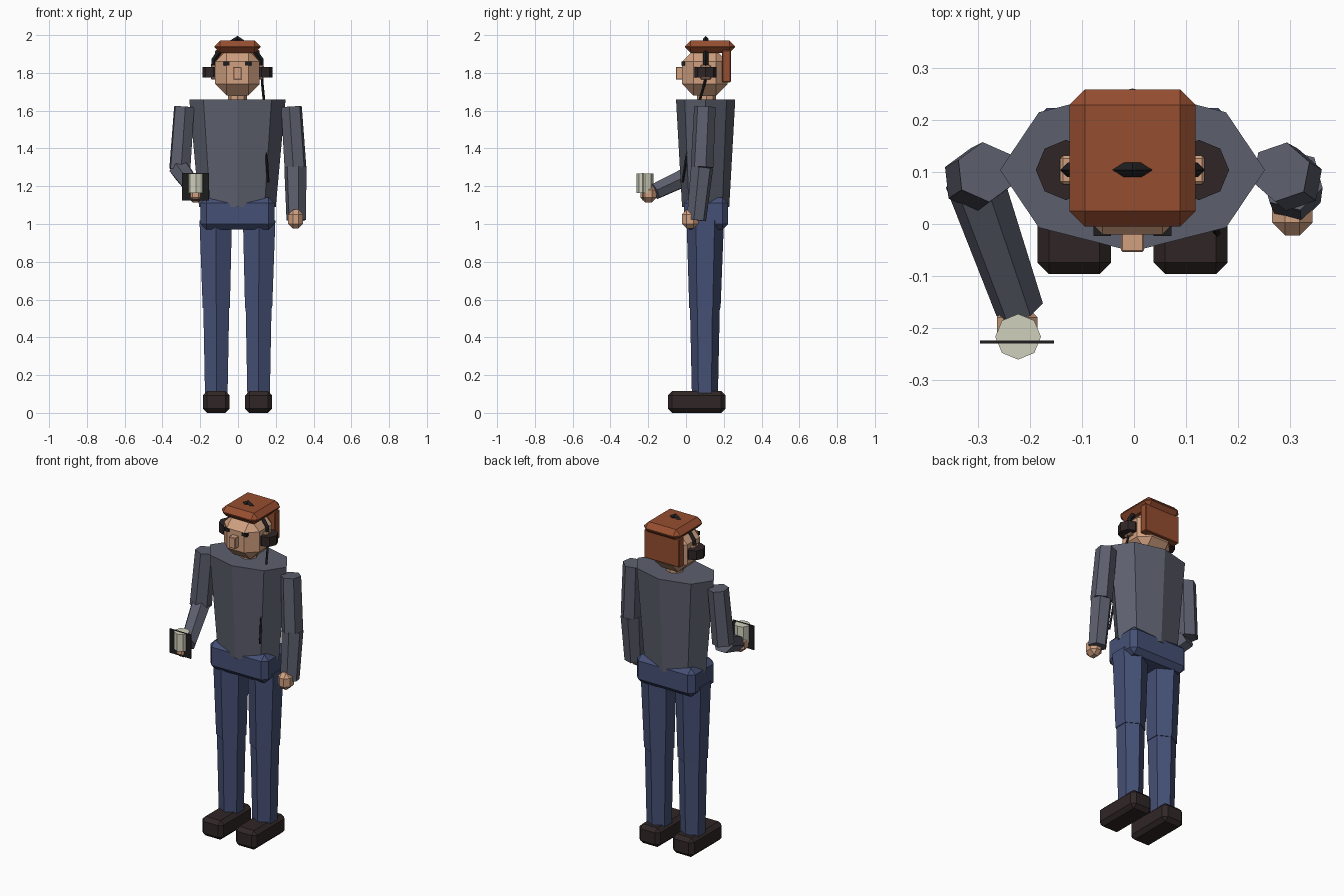
import bpy, bmesh
from mathutils import Matrix, Vector

cube = bpy.data.objects.get("Cube")
if cube:
    bpy.data.objects.remove(cube, do_unlink=True)

CX, CY = -0.003, 0.104   # body axis


def material(name, rgb):
    lin = [((c / 255 + 0.055) / 1.055) ** 2.4 for c in rgb] + [1]
    m = bpy.data.materials.new(name)
    m.use_nodes = True
    m.diffuse_color = lin
    m.node_tree.nodes["Principled BSDF"].inputs["Base Color"].default_value = lin
    return m


SHIRT = material("slate_shirt", (92, 95, 109))
DENIM = material("blue_denim", (69, 80, 117))
SKIN = material("skin", (208, 160, 128))
HAIR = material("rust_hair", (150, 78, 48))
LEATHER = material("dark_brown", (48, 38, 38))
BLACK = material("black", (30, 29, 31))
CREAM = material("cream", (208, 208, 188))


def finish(name, bm, mat):
    bmesh.ops.recalc_face_normals(bm, faces=bm.faces)
    me = bpy.data.meshes.new(name)
    bm.to_mesh(me)
    bm.free()
    me.materials.append(mat)
    ob = bpy.data.objects.new(name, me)
    bpy.context.scene.collection.objects.link(ob)
    return ob


def box(name, mat, center, size, bevel=0):
    """Box with optional single chamfer on every edge."""
    bm = bmesh.new()
    bmesh.ops.create_cube(bm, size=1)
    bmesh.ops.scale(bm, vec=size, verts=bm.verts)
    if bevel:
        bmesh.ops.bevel(bm, geom=bm.edges[:], offset=bevel, segments=1,
                        profile=0.5, affect='EDGES')
    bmesh.ops.translate(bm, vec=center, verts=bm.verts)
    return finish(name, bm, mat)


def limb(name, mat, start, end, r1, r2, sides=6, flat=1):
    """Tapered prism between two points."""
    a, b = Vector(start), Vector(end)
    axis = b - a
    turn = Vector((0, 0, 1)).rotation_difference(axis).to_matrix().to_4x4()
    bm = bmesh.new()
    bmesh.ops.create_cone(bm, cap_ends=True, segments=sides, radius1=r1,
                          radius2=r2, depth=axis.length)
    bmesh.ops.scale(bm, vec=(1, flat, 1), verts=bm.verts)
    bmesh.ops.transform(bm, matrix=Matrix.Translation((a + b) / 2) @ turn,
                        verts=bm.verts)
    return finish(name, bm, mat)


def chain(name, mat, points, radius, sides=4):
    """Thin polyline tube."""
    cu = bpy.data.curves.new(name, 'CURVE')
    cu.dimensions = '3D'
    cu.bevel_depth = radius
    cu.bevel_resolution = 0 if sides == 4 else 1
    cu.use_fill_caps = True
    sp = cu.splines.new('POLY')
    sp.points.add(len(points) - 1)
    for p, co in zip(sp.points, points):
        p.co = (*co, 1)
    sp.use_smooth = False
    cu.materials.append(mat)
    ob = bpy.data.objects.new(name, cu)
    bpy.context.scene.collection.objects.link(ob)
    return ob


# Torso, hips and neck
limb("torso", SHIRT, (CX, CY, 1.09), (CX, CY, 1.66), 0.203, 0.255, 8, 0.615)
box("hips", DENIM, (CX, 0.106, 1.055), (0.39, 0.235, 0.17), 0.03)
limb("neck", SKIN, (CX, 0.108, 1.6), (CX, 0.108, 1.75), 0.05, 0.05, 8)

# Mirrored parts
for side, s in (("right", -1), ("left", 1)):
    x = CX + s * 0.112
    box(side + "_shoe", LEATHER, (x, 0.056, 0.0575), (0.142, 0.305, 0.115), 0.022)
    limb(side + "_shin", DENIM, (x, 0.1, 0.1), (x, 0.1, 0.56), 0.069, 0.079)
    limb(side + "_thigh", DENIM, (x, 0.1, 0.555), (CX + s * 0.115, 0.102, 1.02), 0.083, 0.099)
    box(side + "_eye", BLACK, (CX + s * 0.058, -0.014, 1.85), (0.034, 0.018, 0.02))
    box(side + "_ear", SKIN, (CX + s * 0.124, CY, 1.803), (0.03, 0.055, 0.078), 0.005)
    cx = CX + s * 0.128
    limb(side + "_ear_cup", LEATHER, (cx, CY, 1.775), (cx, CY, 1.831), 0.058, 0.058, 8)

# Head
box("head", SKIN, (CX, 0.1, 1.80), (0.235, 0.24, 0.24), 0.06)
box("nose", SKIN, (CX, -0.034, 1.798), (0.044, 0.04, 0.066), 0.003)
box("hair_top", HAIR, (CX, 0.127, 1.938), (0.243, 0.264, 0.066), 0.03)
box("hair_back", HAIR, (CX, 0.214, 1.835), (0.236, 0.046, 0.17), 0.004)

# Headphones and cable
half = [(0.126, 1.82), (0.124, 1.87), (0.085, 1.925)]
band = [(CX - x, CY, z) for x, z in half] + [(CX, CY, 1.982)]
band += [(CX + x, CY, z) for x, z in reversed(half)]
chain("headband", BLACK, band, 0.014)
chain("cable", BLACK, [(0.128, 0.105, 1.78), (0.128, 0.1, 1.75), (0.137, 0.074, 1.66),
                       (0.151, 0.004, 1.36), (0.16, -0.018, 1.22)], 0.007)

# Left arm hanging down
shoulder, elbow, wrist = (0.283, 0.1, 1.62), (0.304, 0.085, 1.3), (0.308, 0.055, 1.02)
limb("left_upper_arm", SHIRT, shoulder, elbow, 0.058, 0.061)
limb("left_forearm", SHIRT, elbow, wrist, 0.061, 0.053)
box("left_hand", SKIN, (0.305, 0.022, 1.026), (0.078, 0.088, 0.1), 0.025)

# Right arm bent forward
shoulder, elbow, wrist = (-0.285, 0.1, 1.62), (-0.308, 0.085, 1.29), (-0.22, -0.165, 1.172)
limb("right_upper_arm", SHIRT, shoulder, elbow, 0.058, 0.061)
limb("right_forearm", SHIRT, elbow, wrist, 0.057, 0.047)
box("right_hand", SKIN, (-0.225, -0.198, 1.16), (0.078, 0.085, 0.09), 0.024)

# Cup and flat card held in the right hand
limb("cup", CREAM, (-0.223, -0.217, 1.165), (-0.223, -0.217, 1.268), 0.044, 0.044, 8)
box("card", BLACK, (-0.225, -0.227, 1.198), (0.143, 0.006, 0.145))
